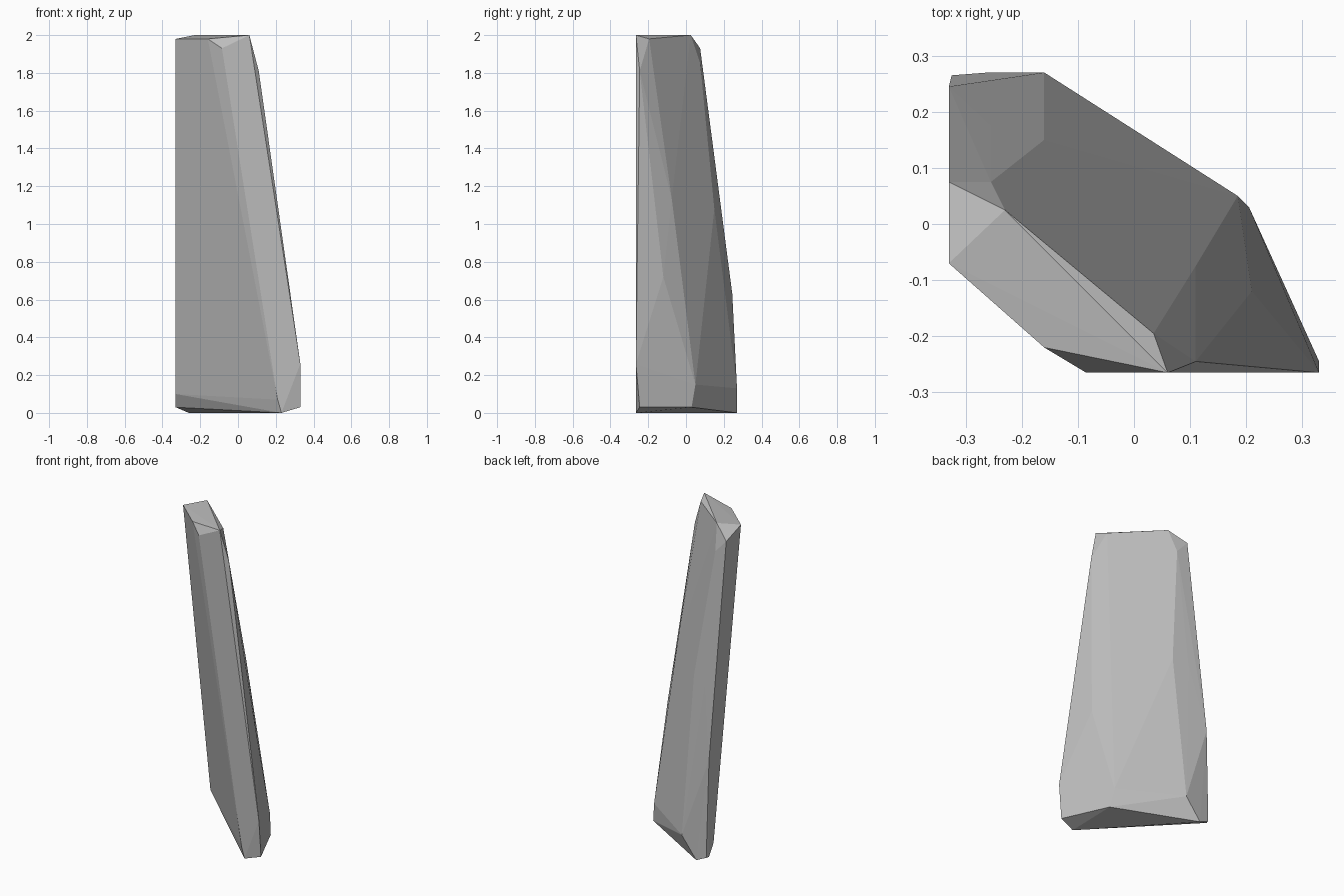
import bpy
import bmesh
from mathutils import Vector

# Remove the default object
default_object = bpy.data.objects.get("Cube")
if default_object:
    bpy.data.objects.remove(default_object, do_unlink=True)


def make_material(name, colour):
    material = bpy.data.materials.new(name)
    material.use_nodes = True
    material.diffuse_color = colour
    for node in material.node_tree.nodes:
        if node.type == 'BSDF_PRINCIPLED':
            node.inputs["Base Color"].default_value = colour
            node.inputs["Roughness"].default_value = 0.9
    return material


def make_hull(name, corners, material):
    """Wrap a faceted convex shell around the corner points."""
    mesh = bpy.data.meshes.new(name)
    shell = bmesh.new()
    for corner in corners:
        shell.verts.new(Vector(corner))
    result = bmesh.ops.convex_hull(shell, input=list(shell.verts))
    loose = {v for v in result["geom_interior"] + result["geom_unused"]
             if isinstance(v, bmesh.types.BMVert) and not v.link_faces}
    bmesh.ops.delete(shell, geom=list(loose), context='VERTS')
    bmesh.ops.dissolve_limit(shell, angle_limit=0.01,
                             verts=list(shell.verts), edges=list(shell.edges))
    bmesh.ops.recalc_face_normals(shell, faces=list(shell.faces))
    shell.to_mesh(mesh)
    shell.free()
    mesh.materials.append(material)
    rock = bpy.data.objects.new(name, mesh)
    bpy.context.collection.objects.link(rock)
    return rock


# Shared planes of the stone: flat front, flat side and the two extremes
front, side, far_side, rear = -.265, -.33, .33, .27

# Chipped crown
crown = [
    (-.23, .025, 2), (.06, front, 2), (-.16, -.22, 1.98),
    (side, -.07, 1.98), (side, .075, 1.93), (.035, -.195, 1.98),
    (-.085, front, 1.93), (.11, -.245, 1.81),
]

# Weathered ridges along the leaning shaft
shaft = [
    (.11, -.075, 1.13), (.21, -.12, .72), (-.16, .15, 1.08),
    (-.255, .075, 1.85), (-.255, .175, 1.06), (side, .245, .63),
]

# Bevelled foot
foot = [
    (far_side, front, .26), (far_side, -.245, .03), (.185, .05, .15),
    (.205, .03, .03), (-.16, rear, .13), (-.26, rear, 0),
    (-.325, .265, .03), (side, .245, .03), (side, .2, .1),
    (.21, front, .07), (.23, front, 0),
]

stone_grey = make_material("stone grey", (.5, .5, .5, 1))
make_hull("standing_stone", crown + shaft + foot, stone_grey)
